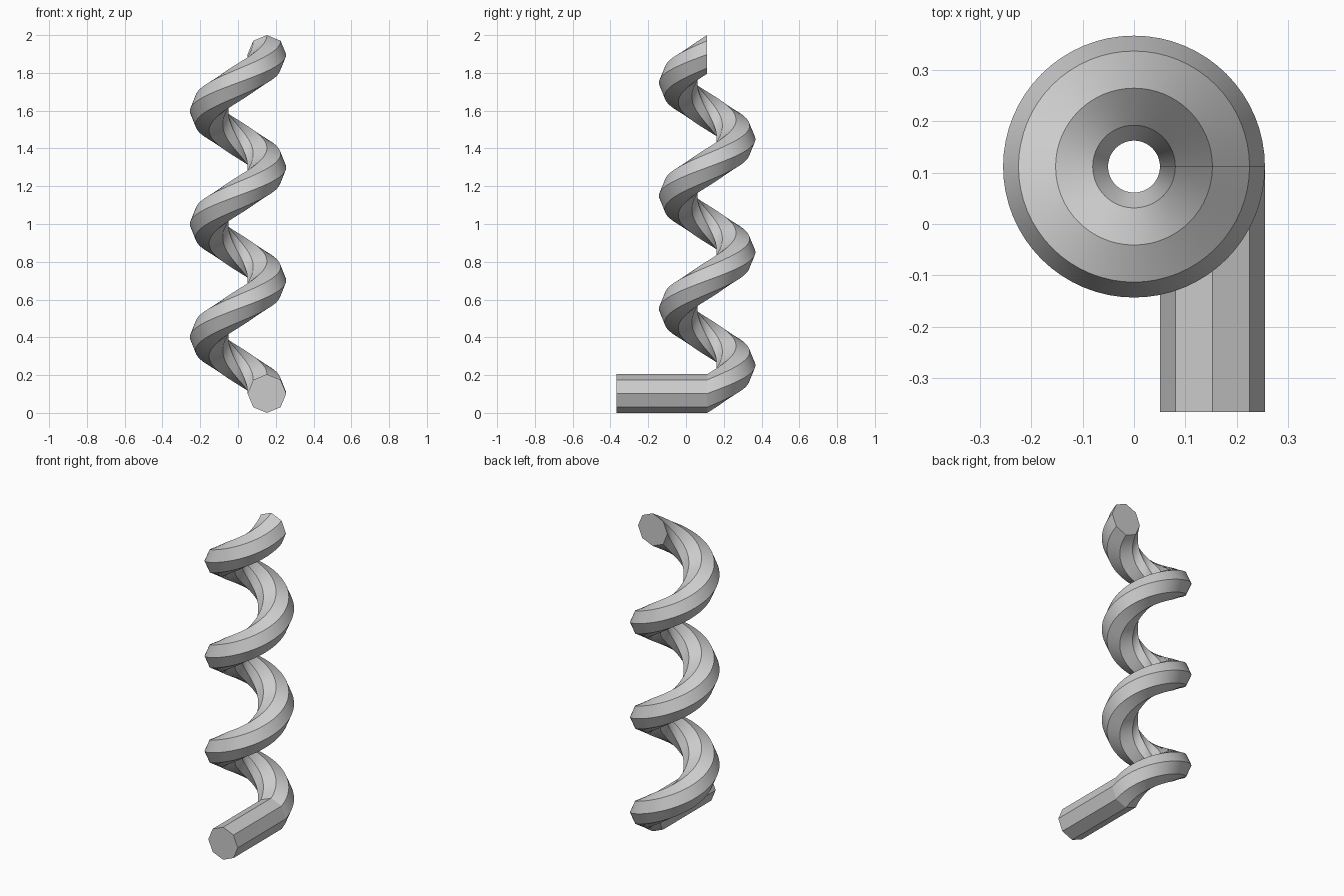
import bpy, bmesh
from math import sin, cos, pi

if "Cube" in bpy.data.objects:
    bpy.data.objects.remove(bpy.data.objects["Cube"])

SIDES, STEPS, TURNS = 8, 64, 3
COIL_R, TUBE_R = 0.153, 0.1024
PITCH = (2 - 2 * TUBE_R) / TURNS
AXIS_Y, BAR_END = 0.112, -0.367

bm = bmesh.new()


def ring(turn, y_shift=0.0):
    """Octagonal section standing in the vertical plane through the coil axis."""
    a = 2 * pi * turn
    verts = []
    for i in range(SIDES):
        t = 2 * pi * i / SIDES
        r = COIL_R + TUBE_R * cos(t)
        z = TUBE_R + TUBE_R * sin(t) + PITCH * turn
        verts.append(bm.verts.new((r * cos(a), AXIS_Y + y_shift + r * sin(a), z)))
    return verts


# straight tail followed by the rising coil
rings = [ring(0, BAR_END - AXIS_Y)]
rings += [ring(k / STEPS) for k in range(TURNS * STEPS + 1)]
for a, b in zip(rings, rings[1:]):
    for i in range(SIDES):
        j = (i + 1) % SIDES
        bm.faces.new((a[i], a[j], b[j], b[i])).smooth = True

# end caps
bm.faces.new(rings[0])
bm.faces.new(rings[-1])

# crisp long edges, caps and the joint between tail and coil
for a, b in zip(rings, rings[1:]):
    for i in range(SIDES):
        bm.edges.get((a[i], b[i])).smooth = False
for r in (rings[0], rings[1], rings[-1]):
    for i in range(SIDES):
        bm.edges.get((r[i], r[(i + 1) % SIDES])).smooth = False

bmesh.ops.recalc_face_normals(bm, faces=bm.faces)
mesh = bpy.data.meshes.new("coil_with_tail")
bm.to_mesh(mesh)
bm.free()
bpy.context.collection.objects.link(bpy.data.objects.new("coil_with_tail", mesh))
